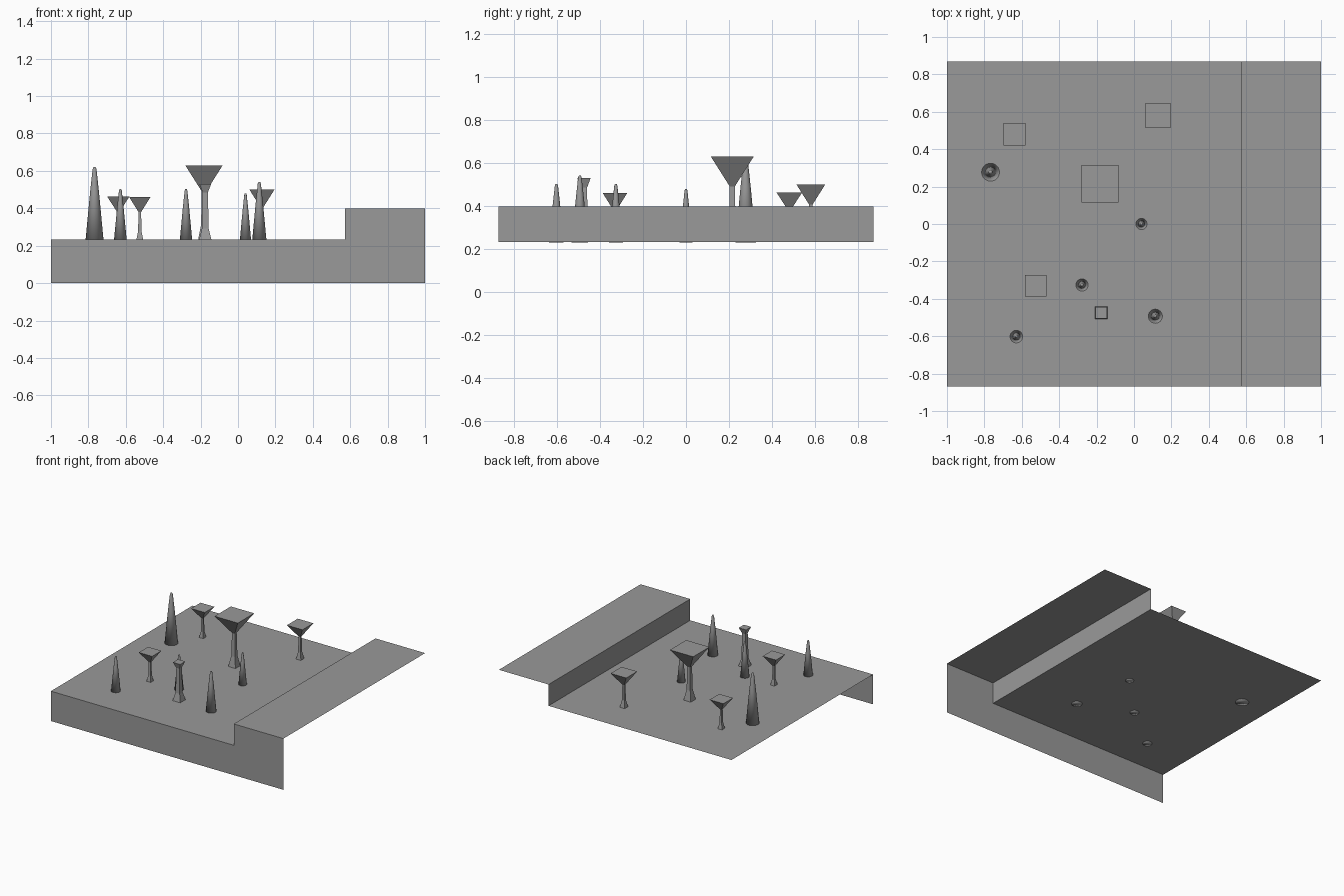
import bpy, bmesh, math

if "Cube" in bpy.data.objects:
    bpy.data.objects.remove(bpy.data.objects["Cube"])

# Dark grey stone
stone = bpy.data.materials.new("dark_stone")
stone.diffuse_color = (0.32, 0.32, 0.32, 1)
stone.use_nodes = True
stone.node_tree.nodes["Principled BSDF"].inputs["Base Color"].default_value = stone.diffuse_color

def finish(name, bm, smooth=False):
    bmesh.ops.recalc_face_normals(bm, faces=bm.faces)
    for f in bm.faces:
        f.smooth = smooth
    me = bpy.data.meshes.new(name)
    bm.to_mesh(me)
    bm.free()
    me.materials.append(stone)
    ob = bpy.data.objects.new(name, me)
    bpy.context.collection.objects.link(ob)
    return ob

def lathe(name, x, y, profile, sides, turn=0.0, smooth=False, base=False):
    """Stack rings of (radius, z) with the given number of sides."""
    bm = bmesh.new()
    rings = []
    for r, z in profile:
        rings.append([bm.verts.new((x + r * math.cos(turn + 2 * math.pi * i / sides),
                                    y + r * math.sin(turn + 2 * math.pi * i / sides), z))
                      for i in range(sides)])
    for a, b in zip(rings, rings[1:]):
        for i in range(sides):
            j = (i + 1) % sides
            bm.faces.new((a[i], a[j], b[j], b[i]))
    bm.faces.new(rings[-1])
    if base:
        bm.faces.new(rings[0][::-1])
    return finish(name, bm, smooth)

FLOOR, LEDGE, STEP_X, DEPTH = 0.232, 0.398, 0.573, 0.87

# Terrain: open stepped sheet with a front wall
bm = bmesh.new()
line = [(-1, FLOOR), (STEP_X, FLOOR), (STEP_X, LEDGE), (1, LEDGE)]
front = [bm.verts.new((x, -DEPTH, z)) for x, z in line]
back = [bm.verts.new((x, DEPTH, z)) for x, z in line]
for i in range(3):
    bm.faces.new((front[i], front[i + 1], back[i + 1], back[i]))
low = [bm.verts.new((x, -DEPTH, 0)) for x in (-1, 1)]
bm.faces.new([low[0], low[1]] + front[::-1])
finish("stepped_ground", bm)

# Stalagmites, softly shaded over the base: x, y, base radius, top height
spikes = [(-0.767, 0.277, 0.048, 0.62), (-0.629, -0.602, 0.034, 0.502),
          (-0.278, -0.326, 0.033, 0.502), (0.04, 0.0, 0.03, 0.479),
          (0.114, -0.493, 0.038, 0.541)]
for n, (x, y, r, top) in enumerate(spikes):
    h = top - FLOOR
    prof = [(r, FLOOR - 0.002), (r * 0.5, FLOOR + h * 0.65),
            (r * 0.22, FLOOR + h * 0.97), (r * 0.12, top)]
    lathe(f"stalagmite_{n + 1}", x, y, prof, 24, smooth=True, base=True)

# Square pedestals: x, y, top half width, stem half width, base half width, top height, head start
pedestals = [(-0.182, 0.215, 0.1, 0.012, 0.031, 0.63, 0.65),
             (-0.640, 0.48, 0.059, 0.007, 0.018, 0.462, 0.65),
             (0.128, 0.58, 0.067, 0.008, 0.021, 0.5, 0.65),
             (-0.525, -0.33, 0.057, 0.007, 0.018, 0.46, 0.65),
             (-0.175, -0.474, 0.031, 0.014, 0.033, 0.529, 0.85)]
for n, (x, y, w, s, b, top, t) in enumerate(pedestals):
    h = top - FLOOR
    q = math.sqrt(2)
    prof = [(b * q, FLOOR), (s * 1.3 * q, FLOOR + 0.2 * h),
            (s * q, FLOOR + t * h), (w * q, top)]
    lathe(f"square_pedestal_{n + 1}", x, y, prof, 4, turn=math.pi / 4)
